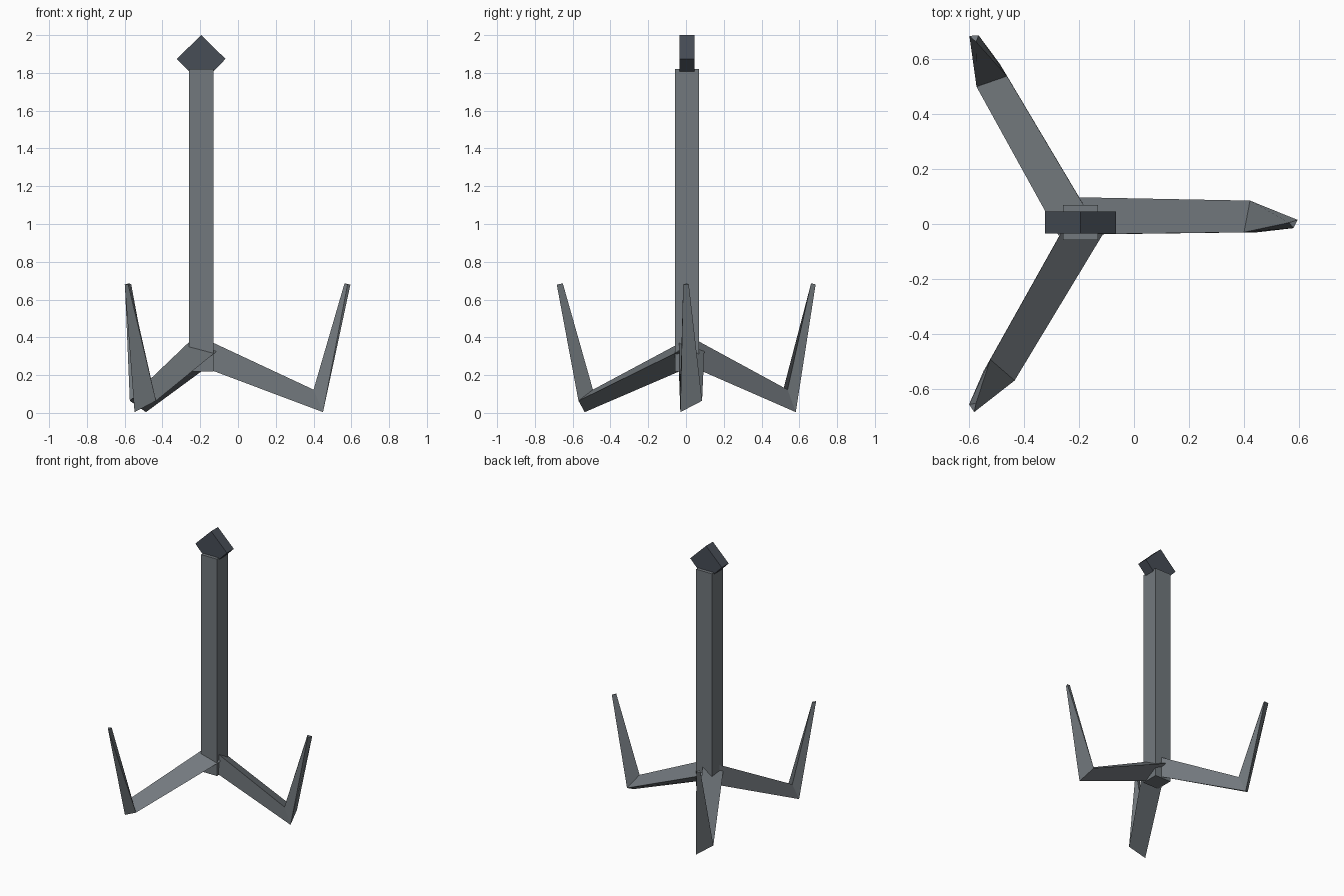
import bpy
import math
from mathutils import Matrix, Vector

if "Cube" in bpy.data.objects:
    bpy.data.objects.remove(bpy.data.objects["Cube"])

AXIS = Vector((-0.195, 0.005, 0))


def material(name, rgb):
    m = bpy.data.materials.new(name)
    m.diffuse_color = (*rgb, 1)
    m.use_nodes = True
    m.node_tree.nodes["Principled BSDF"].inputs["Base Color"].default_value = m.diffuse_color
    return m


STEEL = material("grey steel", (0.168, 0.188, 0.205))
DARK = material("dark steel", (0.063, 0.074, 0.093))


def loft(name, sections, mat, transform=Matrix()):
    """Join matching cross-sections into a closed flat-faced solid."""
    n = len(sections[0])
    verts = [transform @ Vector(p) for s in sections for p in s]
    faces = [tuple(range(n))[::-1], tuple(range(len(verts) - n, len(verts)))]
    for k in range(0, len(verts) - n, n):
        for i in range(n):
            j = (i + 1) % n
            faces.append((k + i, k + j, k + n + j, k + n + i))
    mesh = bpy.data.meshes.new(name)
    mesh.from_pydata(verts, [], faces)
    mesh.materials.append(mat)
    obj = bpy.data.objects.new(name, mesh)
    bpy.context.collection.objects.link(obj)
    return obj


# Square shaft
h = 0.064
square = [(-h, -h), (h, -h), (h, h), (-h, h)]
loft("shaft", [[(x, y, z) for x, y in square] for z in (0.22, 1.82)],
     STEEL, Matrix.Translation(AXIS))

# Five-sided head, extruded front to back
outline = [(-0.064, 1.807), (0.064, 1.807), (0.129, 1.874),
           (0, 2.0), (-0.129, 1.874)]
loft("head", [[(x, y, z) for x, z in outline] for y in (0.04, -0.04)],
     DARK, Matrix.Translation(AXIS)).data.flip_normals()

# Three bent triangular prongs: hub, elbow, tip
prong = [
    [(-0.165, -0.038, 0.235), (-0.197, 0.097, 0.325), (-0.225, -0.038, 0.415)],
    [(0.45, -0.03, 0.004), (0.422, 0.085, 0.064), (0.40, -0.03, 0.123)],
    [(0.58, -0.015, 0.68), (0.595, 0.015, 0.679), (0.564, 0.005, 0.686)],
]
for i in range(3):
    turn = (Matrix.Translation(AXIS)
            @ Matrix.Rotation(math.radians(120 * i), 4, 'Z')
            @ Matrix.Translation(-AXIS))
    loft(f"prong_{i + 1}", prong, STEEL, turn)

# Head's faces and all others point outward
import bmesh
for obj in bpy.context.collection.objects:
    bm = bmesh.new()
    bm.from_mesh(obj.data)
    bmesh.ops.recalc_face_normals(bm, faces=bm.faces)
    bm.to_mesh(obj.data)
    bm.free()
